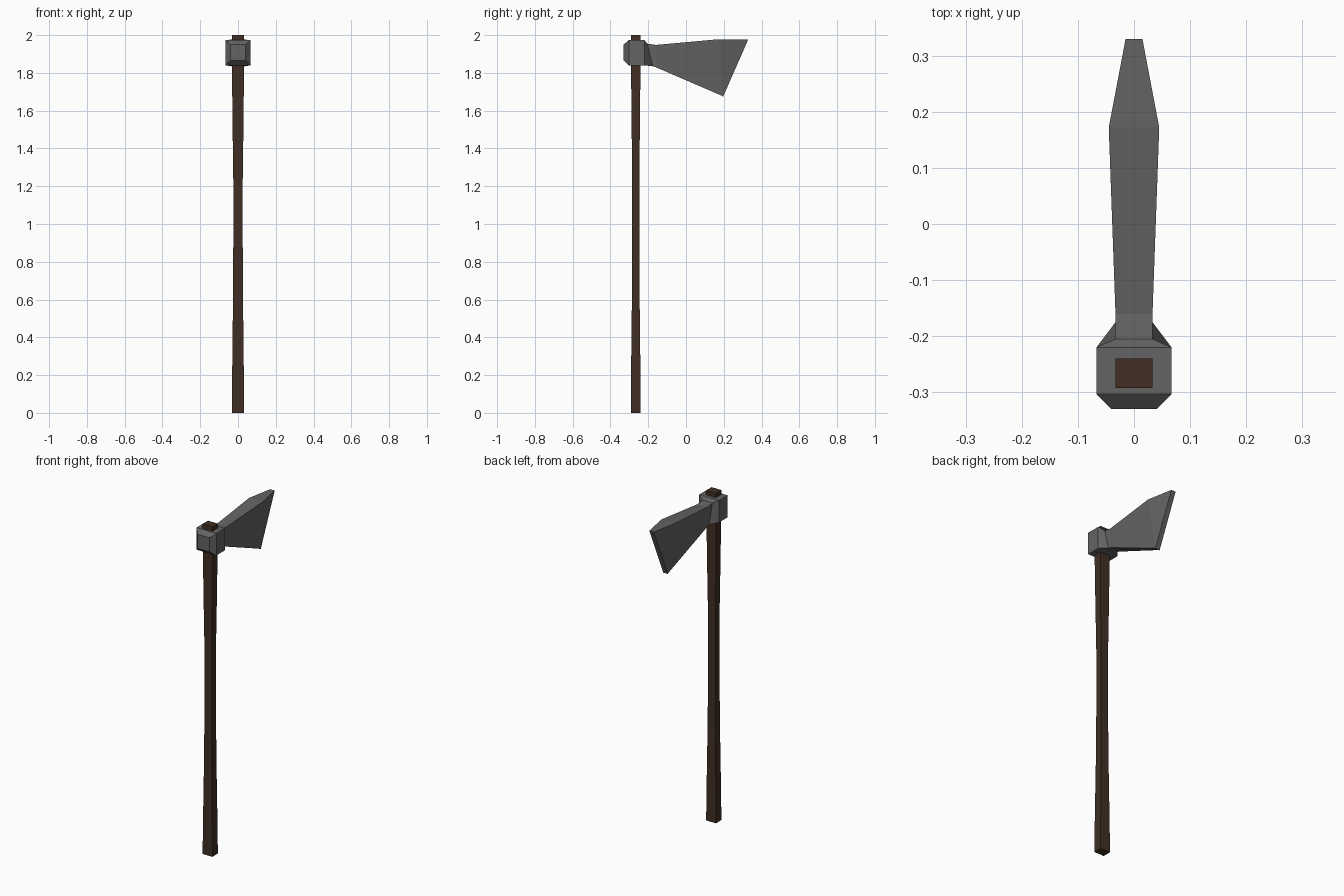
import bpy, bmesh

if "Cube" in bpy.data.objects:
    bpy.data.objects.remove(bpy.data.objects["Cube"])

CY = -0.266  # handle axis


def material(name, rgb):
    m = bpy.data.materials.new(name)
    m.diffuse_color = (*rgb, 1)
    m.use_nodes = True
    m.node_tree.nodes["Principled BSDF"].inputs["Base Color"].default_value = m.diffuse_color
    return m


def loft(name, rings, mat):
    """Skin a list of four-cornered rings and cap both ends."""
    bm = bmesh.new()
    loops = [[bm.verts.new(p) for p in ring] for ring in rings]
    for a, b in zip(loops, loops[1:]):
        for i in range(4):
            j = (i + 1) % 4
            bm.faces.new((a[i], a[j], b[j], b[i]))
    bm.faces.new(loops[0])
    bm.faces.new(loops[-1])
    bmesh.ops.recalc_face_normals(bm, faces=bm.faces)
    mesh = bpy.data.meshes.new(name)
    bm.to_mesh(mesh)
    bm.free()
    mesh.materials.append(mat)
    obj = bpy.data.objects.new(name, mesh)
    bpy.context.collection.objects.link(obj)
    return obj


def flat_ring(z, w, d):
    return [(-w, CY - d, z), (w, CY - d, z), (w, CY + d, z), (-w, CY + d, z)]


def upright_ring(yb, zb, wb, yt, zt, wt):
    """Ring across the head: bottom edge, then top edge."""
    return [(-wb, yb, zb), (wb, yb, zb), (wt, yt, zt), (-wt, yt, zt)]


wood = material("dark_wood", (0.052, 0.028, 0.017))
iron = material("grey_iron", (0.125, 0.125, 0.125))

# Handle: rectangular shaft, slimmer in the middle
sections = [(0, .033, .026), (.2, .031, .025), (.56, .027, .021), (.9, .025, .019),
            (1.23, .025, .019), (1.53, .029, .022), (1.83, .032, .025), (2, .033, .026)]
loft("handle", [flat_ring(*s) for s in sections], wood)

# Socket: block with a tapered poll in front and a tapered neck behind
loft("socket", [
    upright_ring(-.33, 1.865, .04, -.33, 1.95, .04),
    upright_ring(-.303, 1.84, .067, -.303, 1.973, .067),
    upright_ring(-.22, 1.84, .067, -.22, 1.973, .067),
    upright_ring(-.175, 1.835, .033, -.205, 1.955, .033),
    upright_ring(-.16, 1.83, .033, -.16, 1.948, .033),
], iron)

# Blade: flares from the neck, then narrows to the slanted cutting edge
blade = loft("blade", [
    upright_ring(-.16, 1.83, .033, -.16, 1.948, .033),
    upright_ring(.192, 1.678, .016, .172, 1.978, .045),
    upright_ring(.196, 1.673, .015, .33, 1.978, .015),
], iron)
